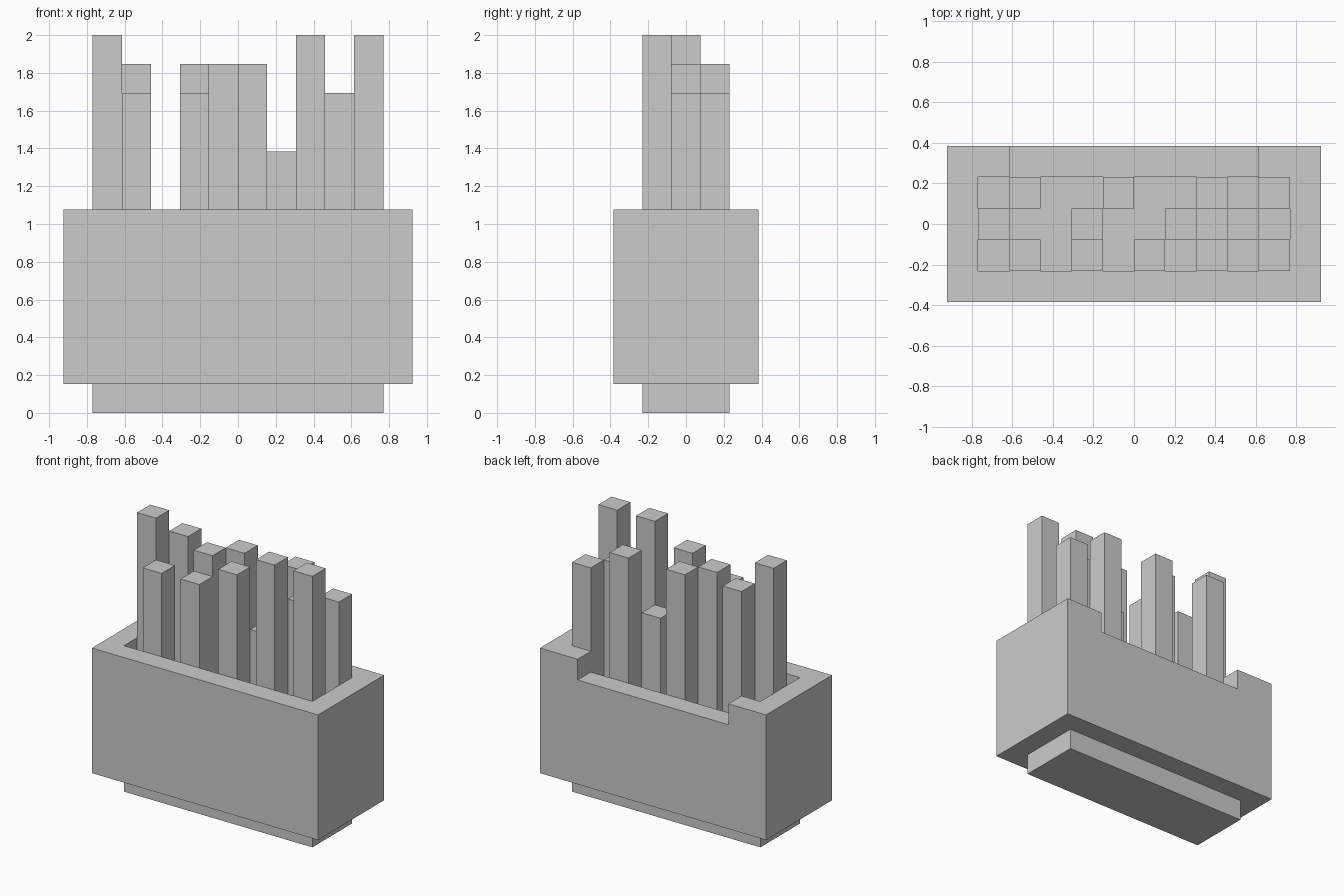
import bpy
import bmesh

if "Cube" in bpy.data.objects:
    bpy.data.objects.remove(bpy.data.objects["Cube"])

U = 2 / 13  # one block unit


def box(name, x0, x1, y0, y1, z0, z1):
    """Axis-aligned box with limits given in block units."""
    bm = bmesh.new()
    bmesh.ops.create_cube(bm, size=1)
    for v in bm.verts:
        v.co.x = U * (x1 if v.co.x > 0 else x0)
        v.co.y = U * (y1 if v.co.y > 0 else y0)
        v.co.z = U * (z1 if v.co.z > 0 else z0)
    mesh = bpy.data.meshes.new(name)
    bm.to_mesh(mesh)
    bm.free()
    obj = bpy.data.objects.new(name, mesh)
    bpy.context.collection.objects.link(obj)
    return obj


def cut(target, cutter):
    """Subtract the cutter and hide it."""
    mod = target.modifiers.new(cutter.name, 'BOOLEAN')
    mod.operation = 'DIFFERENCE'
    mod.solver = 'EXACT'
    mod.object = cutter
    cutter.hide_render = True
    cutter.hide_set(True)


# Inset foot, whose top is the floor of the carton
box("base", -5, 5, -1.5, 1.5, 0, 1)

# Carton walls, hollow, with a lowered rim at the back
carton = box("carton", -6, 6, -2.5, 2.5, 1, 7)
cut(carton, box("cavity_cutter", -5, 5, -1.5, 1.5, 0.5, 8))
cut(carton, box("notch_cutter", -4, 4, 1, 3, 6, 8))

# Square sticks: (column, row from front) -> top height
sticks = {
    (1, 0): 11, (3, 0): 11, (5, 0): 12, (7, 0): 13, (9, 0): 13,
    (0, 1): 13, (3, 1): 12, (6, 1): 9, (8, 1): 11,
    (1, 2): 12, (4, 2): 12, (7, 2): 12, (9, 2): 11,
}
for n, ((i, j), top) in enumerate(sticks.items(), 1):
    x, y = i - 5, j - 1.5
    box(f"stick_{n:02d}", x, x + 1, y, y + 1, 1, top)
